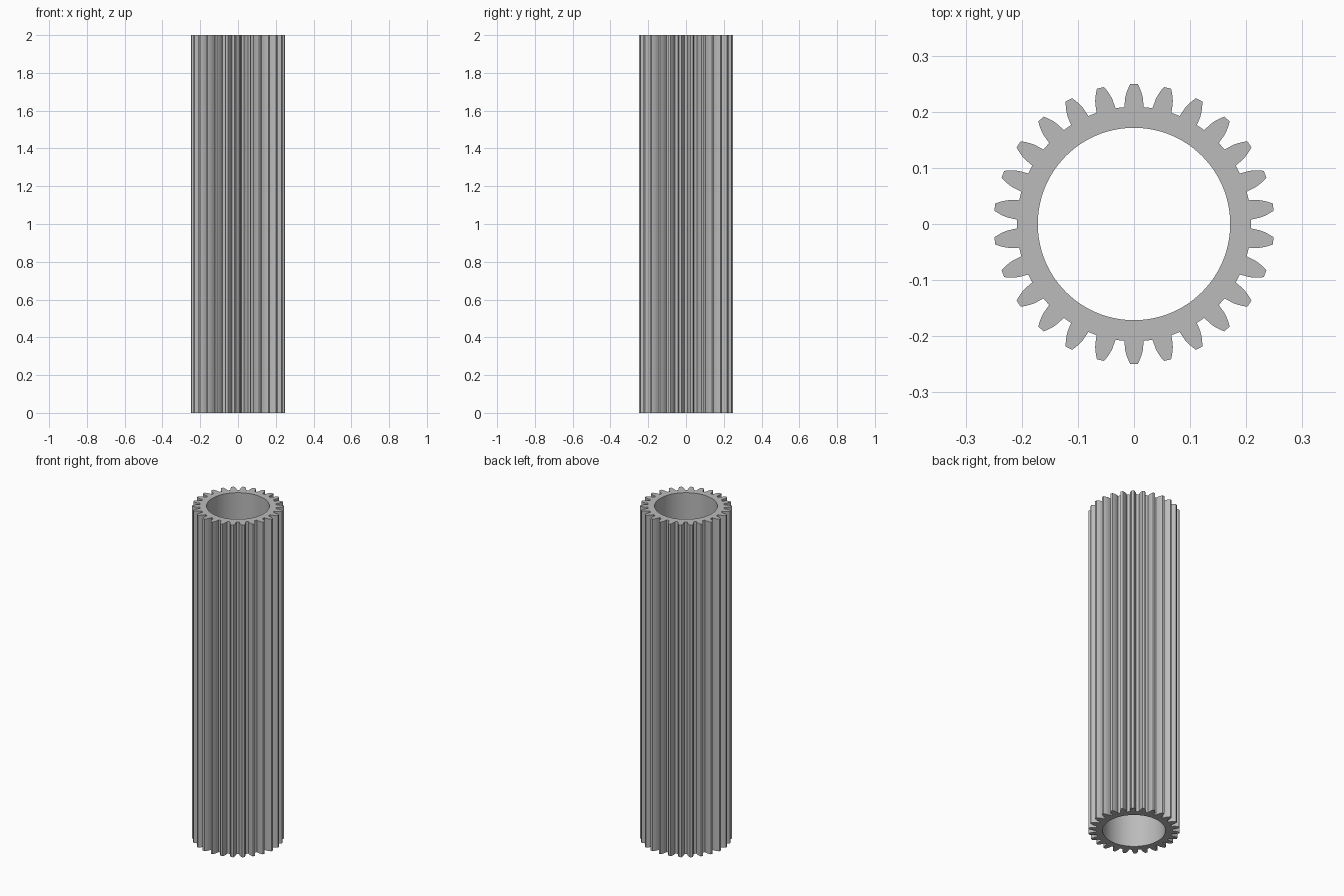
import bpy, bmesh
from math import pi, sin, cos, tan, acos, sqrt

TEETH = 26
TIP, ROOT, BORE = 0.25, 0.209, 0.1715
LENGTH = 2.0
FLANK_STEPS = 5
BORE_SIDES = 104

cube = bpy.data.objects.get("Cube")
if cube:
    bpy.data.objects.remove(cube, do_unlink=True)

# Plain grey metal
metal = bpy.data.materials.new("grey_metal")
metal.use_nodes = True
grey = (0.5, 0.5, 0.5, 1)
metal.diffuse_color = grey
metal.node_tree.nodes["Principled BSDF"].inputs["Base Color"].default_value = grey

# Involute flank: (radius, half angle of tooth) from root to tip
pitch = TIP * TEETH / (TEETH + 2)
base = pitch * cos(pi / 9)


def inv(r):
    a = acos(min(1, base / r))
    return tan(a) - a


flank = [(ROOT, 0.083)]
for i in range(FLANK_STEPS + 1):
    r = base + (TIP - base) * i / FLANK_STEPS
    flank.append((r, pi / (2 * TEETH) + inv(pitch) - inv(r)))


def ring(bm, points):
    verts = [bm.verts.new((r * cos(a), r * sin(a), 0)) for r, a in points]
    return [bm.edges.new((v, verts[i - 1])) for i, v in enumerate(verts)]


# Toothed outline with a tooth pointing along +y, and the round bore
outline = []
for t in range(TEETH):
    mid = pi / 2 + 2 * pi * t / TEETH
    outline += [(r, mid - h) for r, h in flank]
    outline += [(r, mid + h) for r, h in reversed(flank)]

bm = bmesh.new()
edges = ring(bm, outline)
edges += ring(bm, [(BORE, 2 * pi * i / BORE_SIDES) for i in range(BORE_SIDES)])
bmesh.ops.triangle_fill(bm, edges=edges, use_beauty=True)

# Extrude the section to full length
top = bmesh.ops.extrude_face_region(bm, geom=bm.faces[:], use_keep_orig=True)
moved = [g for g in top["geom"] if isinstance(g, bmesh.types.BMVert)]
bmesh.ops.translate(bm, verts=moved, vec=(0, 0, LENGTH))
bmesh.ops.recalc_face_normals(bm, faces=bm.faces[:])

mesh = bpy.data.meshes.new("pinion_tube")
bm.to_mesh(mesh)
bm.free()
mesh.materials.append(metal)
pinion = bpy.data.objects.new("pinion_tube", mesh)
bpy.context.collection.objects.link(pinion)

# Smooth the bore and flanks, keep tooth edges crisp
bpy.ops.object.select_all(action="DESELECT")
pinion.select_set(True)
bpy.context.view_layer.objects.active = pinion
bpy.ops.object.shade_smooth_by_angle(angle=pi / 9)
